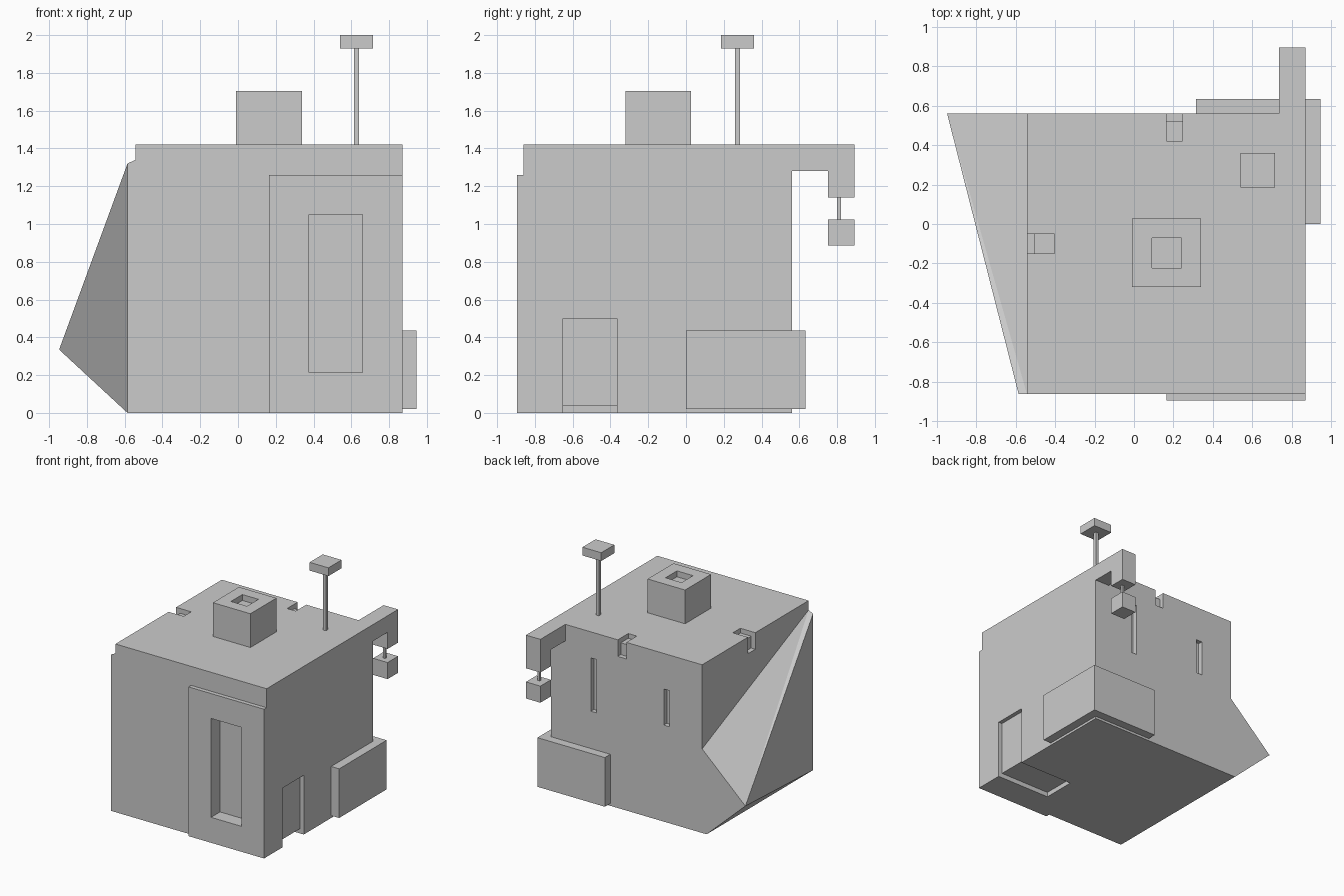
import bpy, bmesh

if "Cube" in bpy.data.objects:
    bpy.data.objects.remove(bpy.data.objects["Cube"])


def box(name, x, y, z):
    """Axis-aligned box from (min, max) ranges."""
    verts = [(a, b, c) for a in x for b in y for c in z]
    faces = [(0, 1, 3, 2), (4, 6, 7, 5), (0, 4, 5, 1),
             (2, 3, 7, 6), (0, 2, 6, 4), (1, 5, 7, 3)]
    return mesh(name, verts, faces)


def mesh(name, verts, faces):
    me = bpy.data.meshes.new(name)
    me.from_pydata(verts, [], faces)
    bm = bmesh.new()
    bm.from_mesh(me)
    bmesh.ops.recalc_face_normals(bm, faces=bm.faces)
    bm.to_mesh(me)
    bm.free()
    ob = bpy.data.objects.new(name, me)
    bpy.context.collection.objects.link(ob)
    return ob


def combine(target, other, operation):
    """Apply a boolean and drop the helper."""
    bpy.context.view_layer.objects.active = target
    mod = target.modifiers.new(operation, 'BOOLEAN')
    mod.operation, mod.solver, mod.object = operation, 'EXACT', other
    bpy.ops.object.modifier_apply(modifier=mod.name)
    bpy.data.objects.remove(other, do_unlink=True)


def cut(target, *ranges):
    cutter = box("cutter", *ranges)
    cutter.hide_render = True
    combine(target, cutter, 'DIFFERENCE')


# House body: front and back profiles joined, with the twisted left wedge
back = [(.87, 0), (.87, 1.42), (-.543, 1.42), (-.543, .71), (-.947, .335), (-.585, 0)]
front = [(.87, 0), (.87, 1.42), (-.543, 1.42), (-.543, 1.34), (-.585, 1.32), (-.585, 0)]
verts = [(x, .56, z) for x, z in back] + [(x, -.86, z) for x, z in front]
faces = [tuple(range(6)), tuple(range(11, 5, -1))]
faces += [(i, (i + 1) % 6, (i + 1) % 6 + 6, i + 6) for i in (0, 1, 2, 5)]
faces += [(3, 4, 9), (4, 10, 9), (4, 11, 10), (4, 5, 11)]
body = mesh("house_body", verts, faces)

# Front panel and corner block
combine(body, box("front_panel", (.165, .87), (-.895, -.8), (0, 1.26)), 'UNION')
combine(body, box("corner_block", (.315, .945), (0, .633), (.02, .435)), 'UNION')

# Roof arm with drop end
combine(body, box("roof_arm", (.735, .87), (.5, .893), (1.28, 1.42)), 'UNION')
combine(body, box("arm_drop", (.735, .87), (.753, .893), (1.14, 1.35)), 'UNION')

# Front niche, side door and its floor recess
cut(body, (.375, .66), (-1, -.775), (.215, 1.05))
cut(body, (.835, 1), (-.65, -.365), (-.1, .5))
cut(body, (.36, 1), (-.65, -.365), (-.1, .04))

# Stepped roof gutters on the back and left edges
for depth, bottom in ((.14, 1.38), (.04, 1.28)):
    cut(body, (.165, .245), (.56 - depth, .7), (bottom, 1.5))
    cut(body, (-.7, -.543 + depth), (-.15, -.05), (bottom, 1.5))

# Slit windows in the back wall
for x, z in (((.445, .495), (.75, 1.2)), ((-.24, -.185), (.815, 1.12))):
    cut(body, x, (.52, .7), z)

# Chimney with shallow flue
chimney = box("chimney", (-.01, .34), (-.32, .027), (1.42, 1.705))
cut(chimney, (.09, .24), (-.222, -.07), (1.655, 1.8))

# Mast with cap
box("mast", (.613, .64), (.26, .287), (1.42, 1.93))
box("mast_cap", (.54, .715), (.185, .36), (1.93, 2))

# Hanging lamp
box("lamp_rod", (.793, .813), (.8, .82), (1.025, 1.14))
box("lamp", (.735, .87), (.753, .893), (.885, 1.025))
